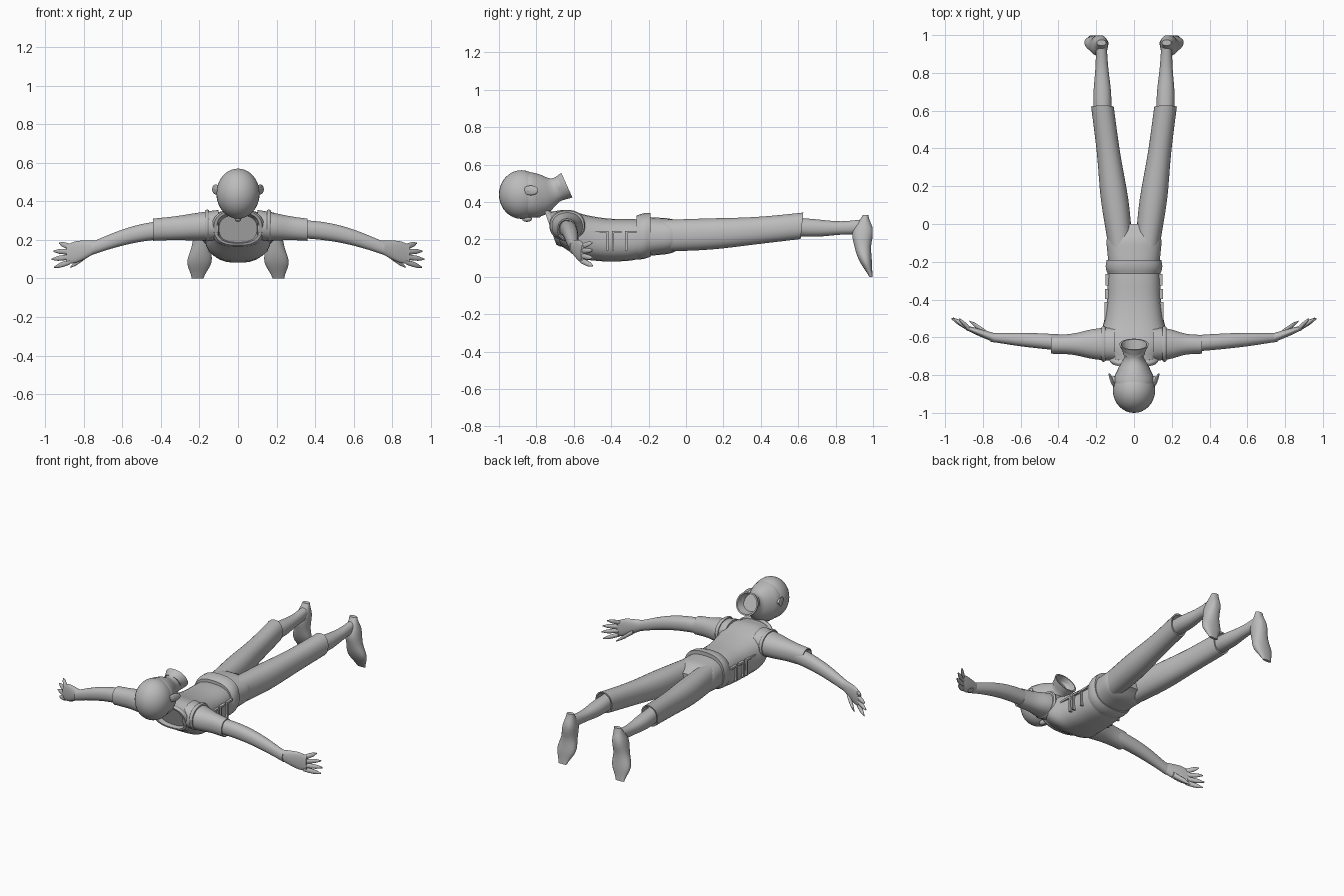
import bpy
import bmesh
from math import sin, cos, pi, copysign, radians
from mathutils import Vector, Matrix

if "Cube" in bpy.data.objects:
    bpy.data.objects.remove(bpy.data.objects["Cube"], do_unlink=True)

GREY = (0.5, 0.5, 0.5, 1)
SIDES = 28
STEPS_PER_SPAN = 4

material = bpy.data.materials.new("plain grey")
material.use_nodes = True
material.diffuse_color = GREY
material.node_tree.nodes["Principled BSDF"].inputs["Base Color"].default_value = GREY


def finish(name, bm):
    """Turn a bmesh into a smooth-shaded grey object."""
    bmesh.ops.recalc_face_normals(bm, faces=bm.faces)
    mesh = bpy.data.meshes.new(name)
    bm.to_mesh(mesh)
    bm.free()
    mesh.materials.append(material)
    part = bpy.data.objects.new(name, mesh)
    bpy.context.collection.objects.link(part)
    bpy.ops.object.select_all(action="DESELECT")
    part.select_set(True)
    bpy.context.view_layer.objects.active = part
    bpy.ops.object.shade_smooth_by_angle(angle=radians(40))


def through(values, t):
    """Smooth curve through evenly spaced values."""
    last = len(values) - 1
    i = min(int(t * last), last - 1)
    f = t * last - i
    before, a = values[max(i - 1, 0)], values[i]
    b, after = values[i + 1], values[min(i + 2, last)]
    slope_a, slope_b = (b - before) / 2, (after - a) / 2
    ease = f * f * (3 - 2 * f)
    return (a + (b - a) * ease + slope_a * f * (1 - f) ** 2
            - slope_b * f * f * (1 - f))


def limb(name, start, end, wide, tall, bow=(0, 0, 0), shear=(0, 0),
         lip=0, side=1, power=2.2, sole=None):
    """Rounded form from start to end, with evenly spaced half widths and heights.

    bow bends the middle, shear slants the sections, lip sinks a hollow
    into the far end, and sole flattens the back."""
    start, end, bow = Vector(start), Vector(end), Vector(bow)
    run = end - start
    along = max(range(3), key=lambda k: abs(run[k]))
    u, v = [k for k in range(3) if k != along]
    count = (len(wide) - 1) * STEPS_PER_SPAN
    rings = []
    for k in range(count + 1):
        t = k / count
        centre = start + run * t + bow * sin(pi * t)
        slant = shear[0] + (shear[1] - shear[0]) * t
        rings.append((centre, through(wide, t), through(tall, t), slant))
    if lip:
        centre, ru, rv, slant = rings[-1]
        inward = -run.normalized() * lip
        for scale, depth in ((0.88, 0), (0.75, 1)):
            rings.append((centre + inward * depth, ru * scale, rv * scale, slant))

    bm = bmesh.new()
    loops = []
    for centre, ru, rv, slant in rings:
        loop = []
        for k in range(SIDES):
            angle = 2 * pi * (k + 0.5) / SIDES
            du, dv = (copysign(abs(f) ** (2 / power), f) for f in (cos(angle), sin(angle)))
            point = centre.copy()
            point[u] += ru * du
            point[v] += rv * dv
            point[along] += slant * rv * dv
            if sole:
                point.y = min(point.y, sole)
            point.x *= side
            loop.append(bm.verts.new(point))
        loops.append(loop)
    for a, b in zip(loops, loops[1:]):
        for k in range(SIDES):
            n = (k + 1) % SIDES
            bm.faces.new((a[k], a[n], b[n], b[k]))
    bm.faces.new(loops[0])
    bm.faces.new(loops[-1])
    finish(name, bm)


def blob(name, centre, size, turn=0):
    """Ellipsoid turned about the upright axis."""
    bm = bmesh.new()
    place = Matrix.Translation(centre) @ Matrix.Rotation(turn, 4, "Z")
    bmesh.ops.create_uvsphere(bm, u_segments=32, v_segments=20, radius=1,
                              matrix=place @ Matrix.Diagonal((*size, 1)))
    finish(name, bm)


# Clothes on the trunk
limb("shirt", (0, -.18, .21), (0, -.71, .26),
     wide=(.13, .14, .143, .155, .172, .13), tall=(.095, .11, .115, .122, .128, .09),
     bow=(0, 0, -.035), shear=(0, -.35), lip=.05, power=2.6)
limb("collar", (0, -.69, .258), (0, -.725, .262),
     wide=(.133, .136, .125), tall=(.095, .098, .09),
     shear=(-.35, -.35), lip=.05, power=2.6)
limb("belt", (0, -.265, .21), (0, -.19, .225),
     wide=(.14, .149, .15, .145), tall=(.118, .122, .122, .118), power=2.5)
limb("trouser_seat", (0, -.22, .215), (0, 0, .22),
     wide=(.134, .142, .144, .11), tall=(.105, .1, .09, .05), power=2.5)

# Head, with a flared hollow neck
blob("skull", (0, -.88, .44), (.112, .12, .13))
limb("face_and_neck", (0, -.88, .44), (0, -.637, .49),
     wide=(.1, .106, .08, .05, .077), tall=(.12, .122, .103, .063, .066),
     bow=(0, 0, -.02), shear=(0, -.45), lip=.05, power=2.1)
blob("nose", (0, -.85, .31), (.017, .026, .016))
blob("mouth", (0, -.79, .328), (.03, .014, .012))

for side, label in ((1, "left"), (-1, "right")):
    # Legs and feet
    limb(label + "_trouser_leg", (.07, -.12, .22), (.167, .62, .273),
         wide=(.066, .073, .062, .06), tall=(.085, .084, .074, .071),
         bow=(0, 0, -.01), shear=(0, .1), lip=.04, side=side)
    limb(label + "_shin", (.165, .55, .27), (.173, .97, .27),
         wide=(.045, .047, .034, .028), tall=(.05, .047, .036, .04),
         bow=(0, 0, -.01), side=side)
    limb(label + "_foot", (.172, .96, .33), (.21, .99, 0),
         wide=(.025, .043, .05, .063, .03), tall=(.015, .055, .045, .033, .01),
         bow=(0, -.03, 0), side=side, sole=.998)

    # Sleeves and arms: the right sleeve is longer
    cuff = .36 if side > 0 else .44
    limb(label + "_sleeve", (.1, -.635, .276), (cuff, -.637, .253),
         wide=(.09, .08, .056, .05), tall=(.08, .072, .062, .058), lip=.03, side=side)
    limb(label + "_armhole_seam", (.15, -.635, .275), (.172, -.635, .275),
         wide=(.09, .096, .09), tall=(.079, .083, .078), side=side)
    limb(label + "_arm", (.28, -.635, .258), (.76, -.6, .155),
         wide=(.043, .042, .036, .024), tall=(.047, .047, .042, .034),
         bow=(0, 0, .026), side=side)

    # Hands, with the fingers fanned out
    limb(label + "_palm", (.74, -.602, .163), (.89, -.549, .125),
         wide=(.024, .022, .018, .012), tall=(.034, .046, .056, .05), side=side)
    slim = (.014, .014, .012, .004)
    for k, finger in enumerate(("index", "middle", "ring", "little")):
        f = k / 3
        root = (.875, -.553, .085 + .08 * f)
        tip = (.967 - .1 * (f - .35) ** 2, -.5, .058 + .125 * f)
        limb(f"{label}_{finger}_finger", root, tip, wide=slim, tall=slim, side=side)
    limb(label + "_thumb", (.785, -.575, .12), (.87, -.515, .058),
         wide=slim, tall=slim, side=side)

    # Ears flare outward to the rear
    blob(label + "_ear", (side * .116, -.83, .462), (.009, .043, .026), side * radians(-22))
    blob(label + "_inner_ear", (side * .108, -.83, .462), (.016, .025, .018))

    # Raised hooked strips on the flank of the shirt
    bm = bmesh.new()
    thick, low, high = .012, .14, .24
    for post, arm in ((-.42, -.09), (-.39, .04), (-.32, .05)):
        reach = .13 - .05 * (post + .32)
        upright = ((post, (low + high) / 2), (thick, high - low))
        bar = ((post + arm / 2, high), (abs(arm) + thick, thick))
        for (y, z), (length, height) in (upright, bar):
            place = Matrix.Translation((side * reach, y, z))
            size = Matrix.Diagonal((.04, length, height, 1))
            bmesh.ops.create_cube(bm, size=1, matrix=place @ size)
    finish(label + "_side_strips", bm)
